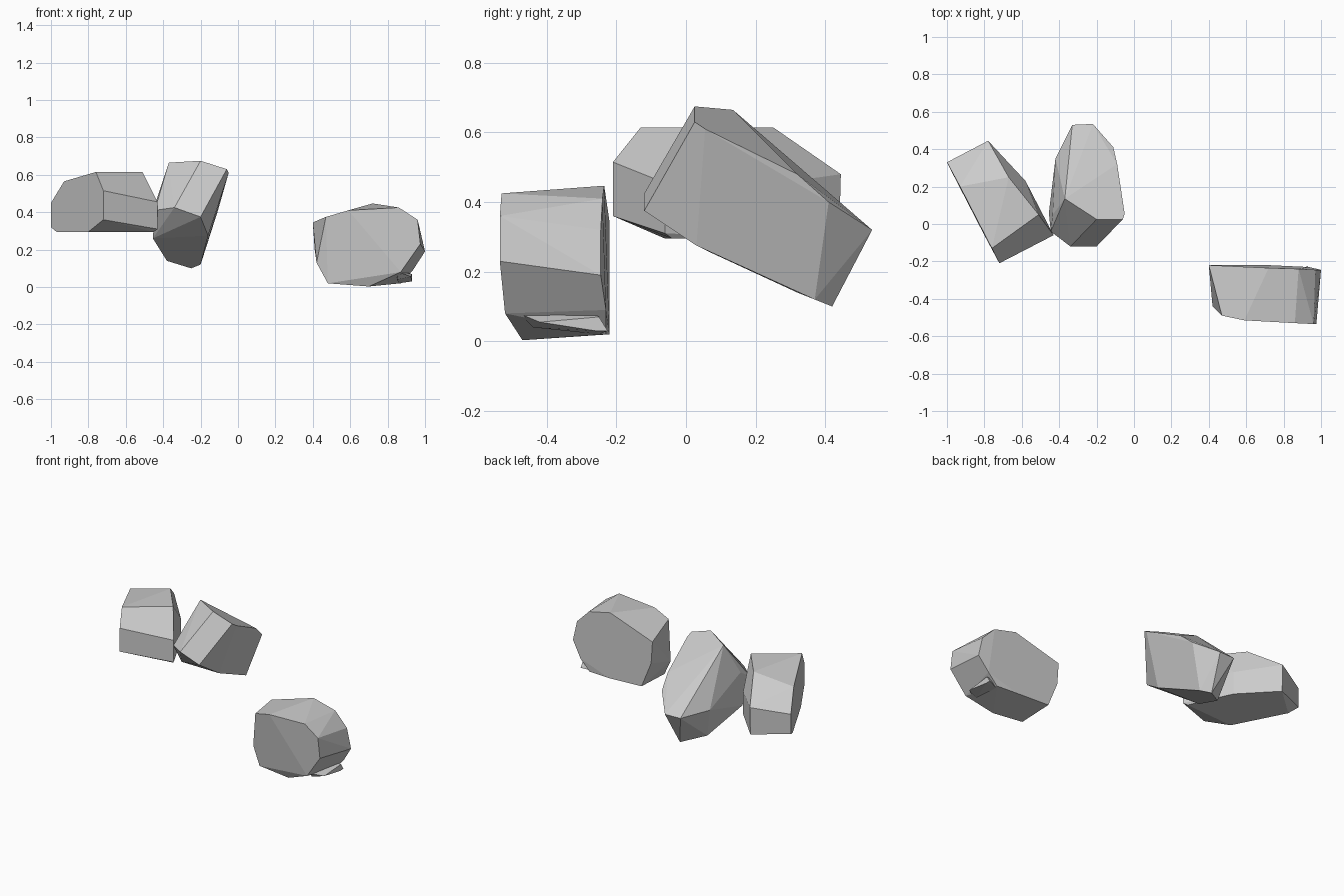
import bpy, bmesh
from math import radians


def rock(name, pts):
    """Flat-faced boulder: convex hull of its corner points."""
    bm = bmesh.new()
    for p in pts:
        bm.verts.new(p)
    res = bmesh.ops.convex_hull(bm, input=bm.verts[:])
    loose = {g for g in res["geom_interior"] + res["geom_unused"]
             if isinstance(g, bmesh.types.BMVert)}
    bmesh.ops.delete(bm, geom=list(loose), context='VERTS')
    bmesh.ops.dissolve_limit(bm, angle_limit=radians(4), verts=bm.verts[:], edges=bm.edges[:])
    bmesh.ops.recalc_face_normals(bm, faces=bm.faces[:])
    me = bpy.data.meshes.new(name)
    bm.to_mesh(me)
    bm.free()
    ob = bpy.data.objects.new(name, me)
    bpy.context.collection.objects.link(ob)
    return ob


# Left slab: flat outer side, then faceted inner side
rock("left_rock", [
    (-1, .33, .45), (-1, .33, .32), (-.97, .27, .295), (-.80, -.06, .295),
    (-.72, -.21, .36), (-.72, -.21, .515), (-.76, -.13, .615), (-.93, .20, .565),
    (-.78, .445, .48), (-.78, .44, .30), (-.67, .25, .615), (-.51, .05, .615),
    (-.58, .23, .45), (-.58, .23, .30), (-.43, -.06, .455), (-.43, -.06, .31),
    (-.45, -.04, .295)])

# Middle rock: tilted backwards
rock("middle_rock", [
    (-.20, .025, .675), (-.06, .025, .63), (-.05, .055, .61), (-.37, .135, .665),
    (-.34, -.12, .425), (-.20, -.12, .375), (-.445, -.04, .41), (-.455, .06, .26),
    (-.435, .05, .47), (-.16, .03, .275), (-.38, .32, .14), (-.25, .42, .10),
    (-.20, .37, .12), (-.22, .535, .32), (-.33, .53, .32), (-.11, .41, .40),
    (-.09, .32, .48), (-.42, .35, .33)])

# Right rock: flat back, bulging front
rock("right_rock", [
    (.47, -.49, .375), (.59, -.515, .41), (.86, -.53, .425), (.96, -.535, .36),
    (.975, -.535, .23), (.87, -.52, .08), (.70, -.47, .003), (.48, -.46, .02),
    (.42, -.44, .13), (.40, -.22, .345), (.72, -.235, .447), (.88, -.24, .41),
    (.97, -.245, .32), (1, -.245, .19), (.935, -.23, .09), (.87, -.23, .02),
    (.72, -.22, .02), (.48, -.22, .03), (.41, -.22, .20)])

# Ledge chipped out of the right rock's lower edge
rock("right_rock_chip", [
    (.93, -.29, .04), (.93, -.25, .07), (.925, -.42, .055), (.86, -.48, .08),
    (.85, -.28, .09), (.85, -.44, .04), (.86, -.25, .02), (.93, -.225, .03),
    (.93, -.26, .03)])
